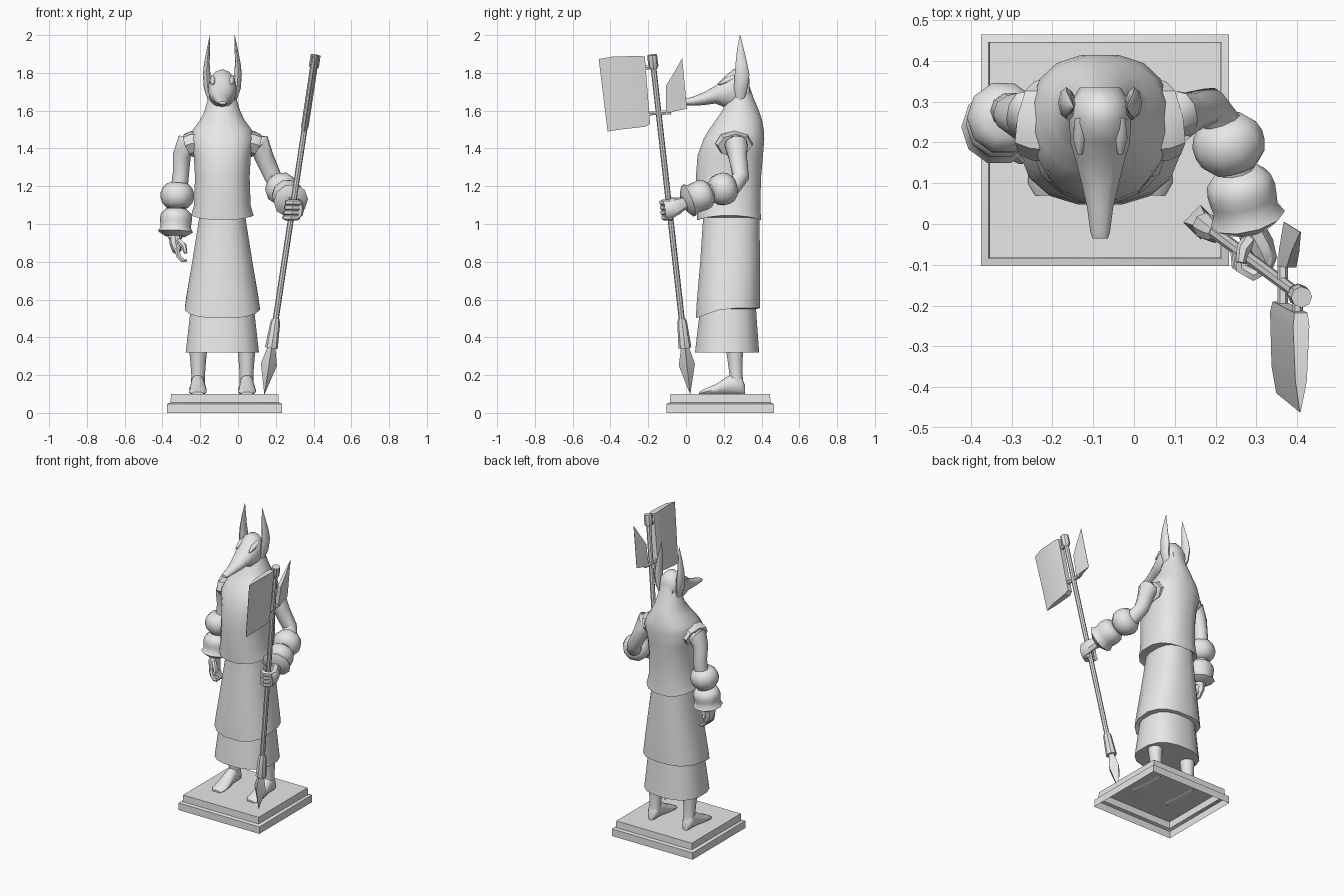
import bpy, bmesh, math
from mathutils import Vector

CX = -0.083   # figure's centre line
stone = bpy.data.materials.new("grey_stone")
stone.diffuse_color = (0.8, 0.8, 0.8, 1)


def loft(name, rings, cap_start=True, cap_end=True, angle=40):
    """Skin a list of equal-length point rings."""
    bm = bmesh.new()
    vs = [[bm.verts.new(p) for p in r] for r in rings]
    n = len(rings[0])
    for a, b in zip(vs, vs[1:]):
        for i in range(n):
            bm.faces.new((a[i], a[(i + 1) % n], b[(i + 1) % n], b[i]))
    if cap_start:
        bm.faces.new(vs[0])
    if cap_end:
        bm.faces.new(vs[-1])
    bmesh.ops.recalc_face_normals(bm, faces=bm.faces)
    me = bpy.data.meshes.new(name)
    bm.to_mesh(me)
    bm.free()
    me.shade_smooth()
    me.set_sharp_from_angle(angle=math.radians(angle))
    me.materials.append(stone)
    ob = bpy.data.objects.new(name, me)
    bpy.context.collection.objects.link(ob)
    return ob


def tube(name, stations, n=10, ref=(1, 0, 0), angle=40):
    """Tube along (x, y, z, radius[, second radius]) stations."""
    pts = [Vector(s[:3]) for s in stations]
    rings = []
    for i, s in enumerate(stations):
        t = (pts[min(i + 1, len(pts) - 1)] - pts[max(i - 1, 0)]).normalized()
        u = Vector(ref)
        u = (u - u.dot(t) * t).normalized()
        v = t.cross(u)
        ra, rb = s[3], s[-1]
        rings.append([pts[i] + u * ra * math.cos(a) + v * rb * math.sin(a)
                      for a in (2 * math.pi * k / n for k in range(n))])
    return loft(name, rings, angle=angle)


def oval(z, y0, y1, hx, front=0.0, side=0.0, n=16, e=0.8):
    """Horizontal rounded ring; front/side shift the height for shaped hems."""
    cy, hy = (y0 + y1) / 2, (y1 - y0) / 2
    ring = []
    for k in range(n):
        a = 2 * math.pi * (k + 0.5) / n
        c, s = math.cos(a), math.sin(a)
        ring.append((CX + hx * math.copysign(abs(c) ** e, c),
                     cy + hy * math.copysign(abs(s) ** e, s),
                     z + front * max(0, -s) + side * abs(c) ** 2))
    return ring


def along_y(name, x, stations, n=12, angle=50):
    """Loft along y from (y, half width, low z, high z)."""
    rings = []
    for y, w, lo, hi in stations:
        rings.append([(x + w * math.cos(a), y, (lo + hi) / 2 + (hi - lo) / 2 * math.sin(a))
                      for a in (2 * math.pi * k / n for k in range(n))])
    return loft(name, rings, angle=angle)


def cuff(name, a, b, radii, n=10):
    """Padded bracelet between two points."""
    a, b = Vector(a), Vector(b)
    m = len(radii) - 1
    return tube(name, [(*a.lerp(b, i / m), r) for i, r in enumerate(radii)], n, angle=50)


# Plinth, stepped and hollow below
def rect(z, inset):
    x0, x1, y0, y1 = -0.375 + inset, 0.233 - inset, -0.103 + inset, 0.465 - inset
    return [(x0, y0, z), (x1, y0, z), (x1, y1, z), (x0, y1, z)]


loft("plinth", [rect(0, 0), rect(0.048, 0), rect(0.055, 0.018), rect(0.1, 0.02)],
     cap_start=False, angle=30)

# Legs and feet
for side, sgn in (("right", -1), ("left", 1)):
    x = CX + sgn * 0.128
    tube(side + "_leg", [(x, 0.27, 0.14, 0.038), (x, 0.265, 0.2, 0.036), (x, 0.26, 0.28, 0.042),
                         (x, 0.255, 0.38, 0.052)], 10)
    along_y(side + "_foot", x + sgn * 0.002, [
        (0.07, 0.03, 0.094, 0.112), (0.1, 0.047, 0.094, 0.128), (0.16, 0.047, 0.094, 0.155),
        (0.21, 0.04, 0.094, 0.19), (0.25, 0.037, 0.094, 0.21), (0.29, 0.036, 0.094, 0.2),
        (0.312, 0.022, 0.096, 0.15)], 10)

# Layered skirts and tunic
loft("lower_skirt", [oval(0.32, 0.045, 0.39, 0.197), oval(0.45, 0.06, 0.38, 0.182),
                     oval(0.6, 0.08, 0.37, 0.165)])
loft("upper_skirt", [oval(0.55, 0.07, 0.375, 0.18), oval(0.555, 0.05, 0.395, 0.202, -0.055),
                     oval(0.62, 0.053, 0.395, 0.193, -0.05), oval(0.8, 0.073, 0.395, 0.162),
                     oval(1.06, 0.09, 0.39, 0.12)])
loft("tunic", [oval(1.035, 0.09, 0.38, 0.13), oval(1.02, 0.057, 0.4, 0.168, 0, 0.025),
               oval(1.1, 0.052, 0.396, 0.152), oval(1.25, 0.05, 0.4, 0.147),
               oval(1.36, 0.058, 0.41, 0.153), oval(1.45, 0.09, 0.417, 0.172),
               oval(1.5, 0.12, 0.414, 0.158, e=0.9), oval(1.55, 0.155, 0.405, 0.12, e=0.95),
               oval(1.6, 0.19, 0.388, 0.096, e=1), oval(1.66, 0.215, 0.362, 0.078, e=1),
               oval(1.75, 0.24, 0.33, 0.055, e=1)], angle=55)

# Long-snouted head and tall ears
along_y("head", CX, [
    (-0.035, 0.019, 1.634, 1.65), (-0.02, 0.024, 1.628, 1.658), (0.04, 0.032, 1.626, 1.675),
    (0.1, 0.046, 1.63, 1.7), (0.155, 0.06, 1.638, 1.732), (0.2, 0.073, 1.62, 1.775),
    (0.25, 0.076, 1.6, 1.82), (0.3, 0.072, 1.62, 1.817), (0.335, 0.05, 1.65, 1.77)])
for side, sgn in (("right", -1), ("left", 1)):
    tube(side + "_ear", [(CX + sgn * dx, y, z, rx, ry) for dx, y, z, rx, ry in (
        (0.055, 0.285, 1.64, 0.014, 0.02), (0.078, 0.29, 1.72, 0.02, 0.036),
        (0.083, 0.297, 1.79, 0.02, 0.039), (0.082, 0.293, 1.85, 0.015, 0.031),
        (0.073, 0.288, 1.93, 0.008, 0.017), (0.065, 0.286, 2.0, 0.001, 0.001))], 8)
    along_y(side + "_brow", CX + sgn * 0.05, [(0.17, 0.006, 1.735, 1.745),
            (0.21, 0.017, 1.74, 1.775), (0.26, 0.012, 1.765, 1.79)], 8)

# Shoulder openings and arms
for side, sgn in (("right", -1), ("left", 1)):
    tube(side + "_sleeve", [(CX + sgn * dx, y, z, a, b) for dx, y, z, a, b in (
        (0.1, 0.25, 1.43, 0.07, 0.1), (0.155, 0.255, 1.425, 0.068, 0.1),
        (0.18, 0.26, 1.415, 0.065, 0.092))], 8, ref=(0, 0, 1))
tube("right_arm", [(-0.22, 0.26, 1.42, 0.062), (-0.275, 0.265, 1.42, 0.062),
                   (-0.298, 0.27, 1.36, 0.048), (-0.302, 0.28, 1.27, 0.043),
                   (-0.315, 0.275, 1.15, 0.045), (-0.33, 0.245, 0.98, 0.04),
                   (-0.333, 0.23, 0.92, 0.035)])
tube("left_arm", [(0.06, 0.26, 1.42, 0.062), (0.115, 0.265, 1.42, 0.062),
                  (0.14, 0.275, 1.35, 0.05), (0.185, 0.29, 1.25, 0.046),
                  (0.215, 0.25, 1.2, 0.048), (0.25, 0.14, 1.17, 0.045),
                  (0.285, 0.0, 1.11, 0.036), (0.295, -0.05, 1.1, 0.03)])

# Padded bracelets, two per arm
pad = (0.055, 0.08, 0.089, 0.088, 0.08, 0.055)
flared = (0.055, 0.08, 0.085, 0.083, 0.08, 0.093, 0.055)
cuff("right_upper_bracelet", (-0.32, 0.265, 1.215), (-0.323, 0.255, 1.085), pad)
cuff("right_lower_bracelet", (-0.326, 0.25, 1.08), (-0.332, 0.235, 0.935), flared)
cuff("left_upper_bracelet", (0.215, 0.255, 1.2), (0.25, 0.135, 1.17), pad)
cuff("left_lower_bracelet", (0.252, 0.13, 1.17), (0.285, -0.01, 1.115), flared)


# Polearm axis point at a height
def axis(z):
    f = (z - 0.1) / 1.8
    return 0.14 + 0.272 * f, 0.022 - 0.202 * f


# Relaxed right hand
tube("right_palm", [(-0.333, 0.235, 0.95, 0.03, 0.035), (-0.332, 0.22, 0.9, 0.032, 0.048),
                    (-0.322, 0.21, 0.855, 0.024, 0.046)], 8)
for i in range(4):
    y = 0.175 + 0.024 * i
    tube(f"right_finger_{i}", [(-0.325, y, 0.87, 0.015), (-0.315, y - 0.004, 0.83, 0.014),
                               (-0.293, y - 0.008, 0.807, 0.012), (-0.272, y - 0.01, 0.805, 0.008)],
         6, ref=(0, 1, 0))
tube("right_thumb", [(-0.315, 0.19, 0.91, 0.016), (-0.287, 0.165, 0.885, 0.015),
                     (-0.277, 0.155, 0.845, 0.009)], 6)

# Left hand gripping the shaft
tube("left_palm", [(0.29, -0.015, 1.11, 0.034), (0.312, -0.05, 1.095, 0.032, 0.046),
                   (0.325, -0.085, 1.08, 0.026, 0.05), (0.322, -0.11, 1.078, 0.018, 0.046)], 8)
for i in range(4):
    z = 1.035 + 0.026 * i
    ax, ay = axis(z)
    arc = [math.radians(d) for d in (20, -35, -90, -150, -205)]
    tube(f"left_finger_{i}", [(ax + 0.034 * math.cos(a), ay + 0.034 * math.sin(a), z, 0.016)
                              for a in arc], 6, ref=(0, 0, 1))
tube("left_thumb", [(0.29, -0.03, 1.12, 0.02), (0.268, -0.06, 1.125, 0.017),
                    (0.262, -0.095, 1.13, 0.011)], 6)


# Polearm: shaft, spear tip, socket and end cap
def on_axis(name, stations, n):
    tube(name, [(*axis(z), z, r) for z, r in stations], n, angle=35)


on_axis("shaft", [(0.35, 0.016), (1.88, 0.015)], 8)
on_axis("spear_tip", [(0.1, 0.001), (0.255, 0.043), (0.35, 0.02), (0.37, 0.018)], 4)
on_axis("spear_socket", [(0.345, 0.034), (0.48, 0.026), (0.5, 0.018)], 8)
on_axis("shaft_cap", [(1.82, 0.018), (1.835, 0.027), (1.895, 0.026)], 8)


# Axe blades: wedge columns of (top y, top z, bottom y, bottom z, half thickness)
def blade(name, columns):
    loft(name, [[(axis(z)[0] + s * t, y, z) for y, z, s in
                 ((yt, zt, -1), (yt, zt, 1), (yb, zb, 1), (yb, zb, -1))]
                for yt, zt, yb, zb, t in columns], angle=20)


blade("main_blade", [(-0.218, 1.887, -0.19, 1.53, 0.016), (-0.25, 1.889, -0.215, 1.515, 0.02),
                     (-0.385, 1.887, -0.35, 1.50, 0.014), (-0.462, 1.873, -0.415, 1.49, 0.001)])
blade("rear_blade", [(-0.107, 1.73, -0.105, 1.58, 0.012), (-0.07, 1.79, -0.06, 1.597, 0.01),
                     (-0.02, 1.878, 0.005, 1.61, 0.001)])

# Pegs joining the blades to the shaft
for name, z, y0, y1 in (("upper_peg", 1.83, -0.24, -0.16), ("lower_peg", 1.588, -0.23, -0.08)):
    x = axis(z)[0]
    tube(name, [(x, y0, z - 0.003, 0.013), (x, y1, z + 0.003, 0.013)], 6)
